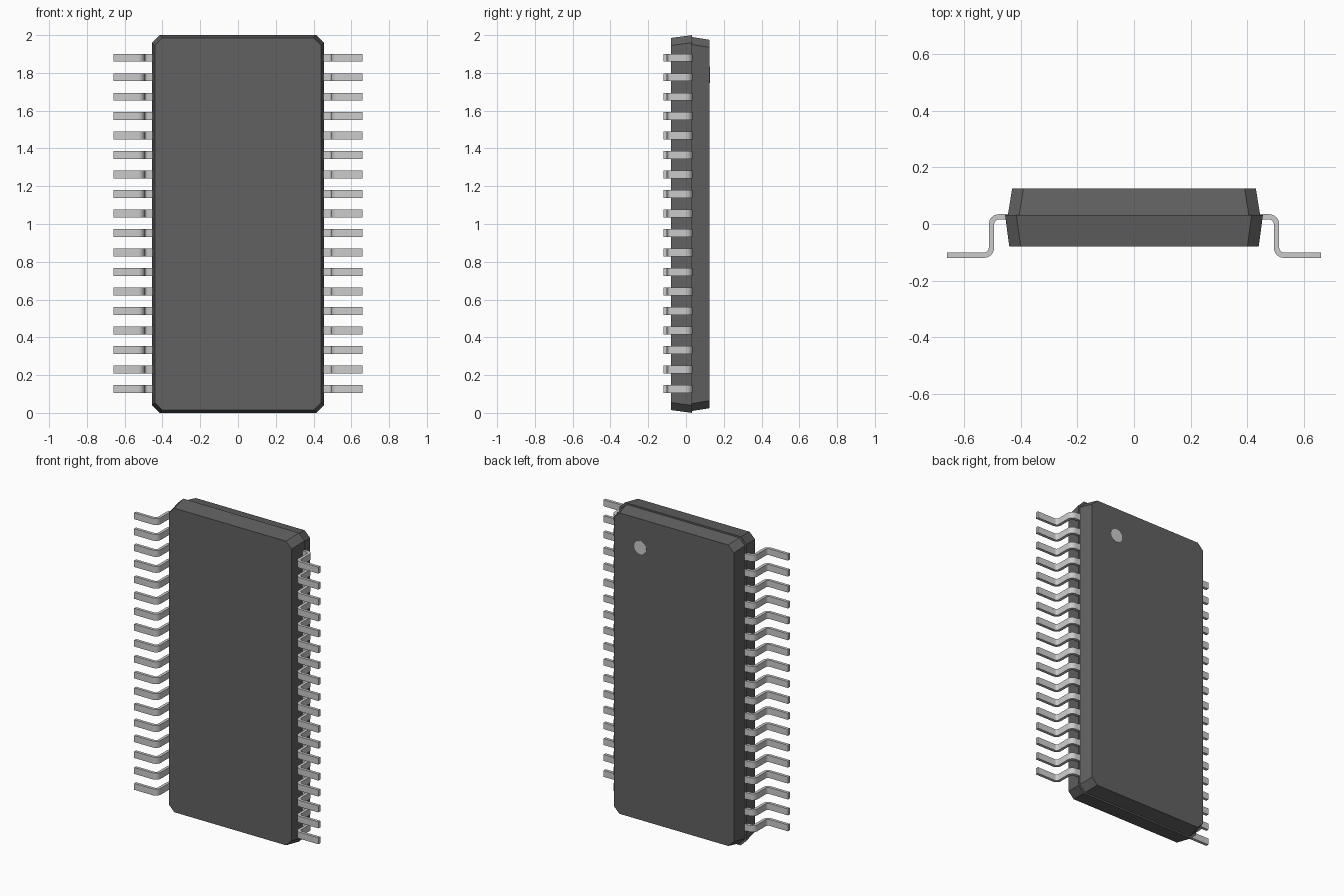
import bpy, bmesh, math

if "Cube" in bpy.data.objects:
    bpy.data.objects.remove(bpy.data.objects["Cube"])

def material(name, rgb):
    m = bpy.data.materials.new(name)
    m.diffuse_color = (*rgb, 1)
    m.use_nodes = True
    m.node_tree.nodes["Principled BSDF"].inputs["Base Color"].default_value = m.diffuse_color
    return m

dark = material("dark_resin", (0.12, 0.12, 0.12))
metal = material("lead_metal", (0.58, 0.58, 0.55))

def finish(name, bm, mat, smooth=False):
    bmesh.ops.recalc_face_normals(bm, faces=bm.faces)
    mesh = bpy.data.meshes.new(name)
    bm.to_mesh(mesh)
    bm.free()
    mesh.materials.append(mat)
    ob = bpy.data.objects.new(name, mesh)
    bpy.context.collection.objects.link(ob)
    if smooth:
        bpy.context.view_layer.objects.active = ob
        ob.select_set(True)
        bpy.ops.object.shade_smooth_by_angle(angle=math.radians(35))
        ob.select_set(False)
    return ob

def ring(bm, y, hx, hz, c=0.04):
    # rectangle with cut corners, centred at z = 1
    pts = [(hx, hz - c), (hx - c, hz), (c - hx, hz), (-hx, hz - c),
           (-hx, c - hz), (c - hx, -hz), (hx - c, -hz), (hx, c - hz)]
    return [bm.verts.new((x, y, z + 1)) for x, z in pts]

# body: front and back moulded halves with a tiny ledge at the parting line
bm = bmesh.new()
rings = [ring(bm, -0.08, 0.44, 0.985), ring(bm, 0.032, 0.455, 1.0),
         ring(bm, 0.032, 0.445, 0.99), ring(bm, 0.125, 0.43, 0.975)]
for a, b in zip(rings, rings[1:]):
    for i in range(8):
        j = (i + 1) % 8
        bm.faces.new((a[i], a[j], b[j], b[i]))
bm.faces.new(rings[0])
bm.faces.new(rings[-1])
finish("body", bm, dark)

# pin-one dot on the back face
bm = bmesh.new()
bmesh.ops.create_cone(bm, cap_ends=True, segments=32, radius1=0.043, radius2=0.043, depth=0.01)
for v in bm.verts:
    x, y, z = v.co
    v.co = (x + 0.24, z + 0.121, y + 1.79)
finish("pin_one_dot", bm, metal, True)

# gull-wing leads: bent strip outline extruded along z, one row per side
T, R, XB, YT, YF = 0.0095, 0.026, 0.503, 0.025, -0.11

def arc(cx, cy, r, a0, a1, n=6):
    angles = [math.radians(a0 + (a1 - a0) * i / n) for i in range(n + 1)]
    return [(cx + r * math.cos(a), cy + r * math.sin(a)) for a in angles]

def side(t):
    return ([(0.42, YT + t)] + arc(XB - R, YT - R, R + t, 90, 0)
            + arc(XB + R, YF + R, R - t, 180, 270) + [(0.66, YF + t)])

outer, inner = side(T), side(-T)

def lead_row(name, sign):
    bm = bmesh.new()
    for k in range(18):
        z = 0.127 + k * (1.88 - 0.127) / 17
        sections = [[bm.verts.new((sign * x, y, z + dz)) for (x, y), dz in
                     ((o, -0.021), (o, 0.021), (n, 0.021), (n, -0.021))]
                    for o, n in zip(outer, inner)]
        for a, b in zip(sections, sections[1:]):
            for i in range(4):
                j = (i + 1) % 4
                bm.faces.new((a[i], a[j], b[j], b[i]))
        bm.faces.new(sections[0])
        bm.faces.new(sections[-1])
    finish(name, bm, metal, True)

lead_row("leads_right", 1)
lead_row("leads_left", -1)
